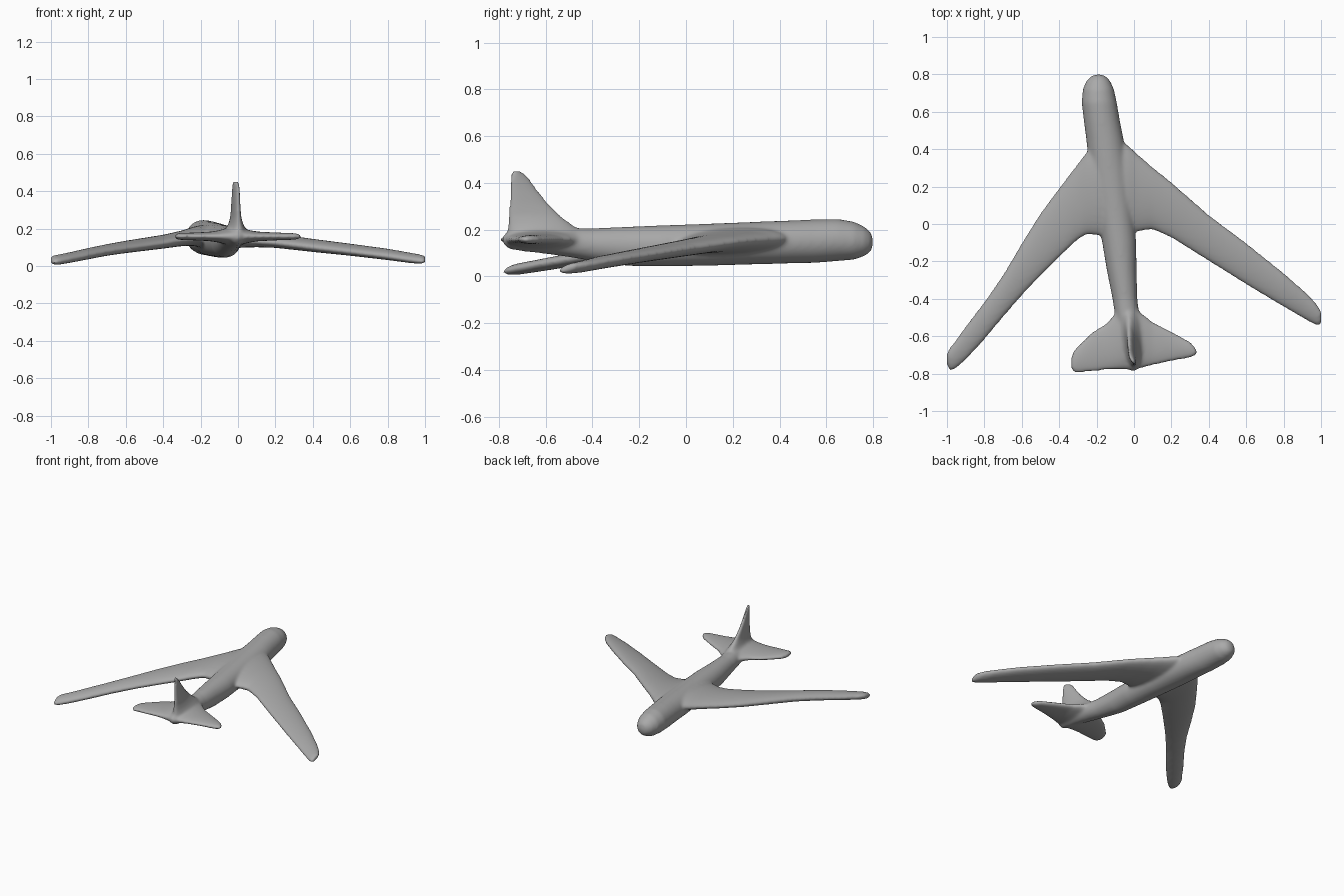
import bpy, bmesh, math
from mathutils import Vector

grey = bpy.data.materials.new("light grey")
grey.diffuse_color = (0.4, 0.4, 0.4, 1)
bm = bmesh.new()


def loft(rings, n=32):
    """Skin a closed tube through elliptical rings (centre, half-axis a, half-axis b)."""
    loops = []
    for c, a, b in rings:
        c, a, b = Vector(c), Vector(a), Vector(b)
        loops.append([bm.verts.new(c + a * math.cos(2 * math.pi * i / n) + b * math.sin(2 * math.pi * i / n))
                      for i in range(n)])
    faces = [bm.faces.new(loops[0]), bm.faces.new(loops[-1])]
    for l0, l1 in zip(loops, loops[1:]):
        for i in range(n):
            j = (i + 1) % n
            faces.append(bm.faces.new((l0[i], l0[j], l1[j], l1[i])))
    bmesh.ops.recalc_face_normals(bm, faces=faces)


def wing(stations, tilt=0.0):
    """Stations: x, leading y, trailing y, mid z, thickness."""
    loft([((x, (le + te) / 2, z), (0, (le - te) / 2, tilt), (0, 0, t / 2))
          for x, le, te, z, t in stations])


# fuselage: y, x left, x right, z bottom, z top
body = [(0.8, -.205, -.175, .135, .16), (0.79, -.23, -.15, .105, .19), (0.765, -.255, -.127, .088, .212),
        (0.72, -.274, -.107, .072, .234), (0.65, -.28, -.092, .066, .246), (0.55, -.268, -.075, .058, .244),
        (0.45, -.255, -.055, .056, .24), (0.3, -.24, -.03, .052, .234), (0.1, -.205, -.005, .046, .226),
        (-0.1, -.17, .012, .043, .219), (-0.25, -.145, .014, .045, .213), (-0.4, -.115, .018, .066, .206),
        (-0.5, -.1, .03, .083, .208), (-0.6, -.08, .04, .097, .21), (-0.7, -.06, .04, .108, .205),
        (-0.76, -.04, .03, .118, .195), (-0.785, -.02, .01, .145, .17)]
loft([(((l + r) / 2, y, (b + t) / 2), ((r - l) / 2, 0, 0), (0, 0, (t - b) / 2)) for y, l, r, b, t in body])

# right wing
wing([(-.09, .46, -.06, .15, .12), (-.03, .42, -.05, .15, .11), (.02, .375, -.04, .147, .095),
      (.1, .305, -.03, .143, .082), (.2, .225, -.075, .135, .072), (.4, .05, -.2, .11, .066),
      (.6, -.1, -.325, .087, .06), (.8, -.26, -.445, .062, .056), (.93, -.375, -.52, .042, .05),
      (.98, -.43, -.545, .036, .044), (1.003, -.47, -.538, .036, .026)], .012)
# left wing
wing([(-.14, .47, -.07, .16, .12), (-.21, .43, -.06, .16, .11), (-.25, .39, -.055, .157, .095),
      (-.3, .325, -.085, .148, .08), (-.4, .195, -.18, .13, .07), (-.5, .06, -.28, .116, .066),
      (-.6, -.1, -.385, .102, .062), (-.7, -.27, -.5, .086, .058), (-.8, -.415, -.62, .066, .056),
      (-.9, -.545, -.73, .045, .052), (-.96, -.63, -.78, .034, .05), (-.985, -.66, -.785, .032, .044),
      (-1.003, -.695, -.75, .032, .028)], .012)
# tailplane
wing([(-.337, -.71, -.775, .158, .022), (-.32, -.67, -.797, .158, .036), (-.23, -.58, -.792, .158, .042),
      (-.15, -.53, -.782, .158, .05), (-.1, -.475, -.778, .158, .066), (-.06, -.44, -.778, .158, .09),
      (0, -.43, -.782, .158, .1), (.04, -.475, -.772, .158, .075), (.1, -.522, -.757, .158, .052),
      (.2, -.573, -.735, .158, .042), (.3, -.628, -.717, .158, .036), (.337, -.67, -.7, .158, .022)])
# fin: z, leading y, trailing y, thickness
fin = [(.16, -.42, -.77, .13), (.2, -.455, -.765, .1), (.225, -.49, -.762, .072), (.26, -.535, -.76, .05),
       (.31, -.585, -.757, .04), (.37, -.633, -.755, .033), (.42, -.67, -.753, .028),
       (.445, -.695, -.75, .024), (.456, -.715, -.742, .014)]
loft([((-.012, (le + te) / 2, z), (-.016, (le - te) / 2, 0), (t / 2, 0, 0)) for z, le, te, t in fin])

# one smooth airframe, shells fused and softened at the joints
mesh = bpy.data.meshes.new("airframe")
bm.to_mesh(mesh)
bm.free()
mesh.materials.append(grey)
plane = bpy.data.objects.new("airframe", mesh)
bpy.context.collection.objects.link(plane)
fuse = plane.modifiers.new("fuse", 'REMESH')
fuse.mode = 'VOXEL'
fuse.voxel_size = 0.009
fuse.use_smooth_shade = True
soft = plane.modifiers.new("soften", 'SMOOTH')
soft.factor = 0.5
soft.iterations = 12
